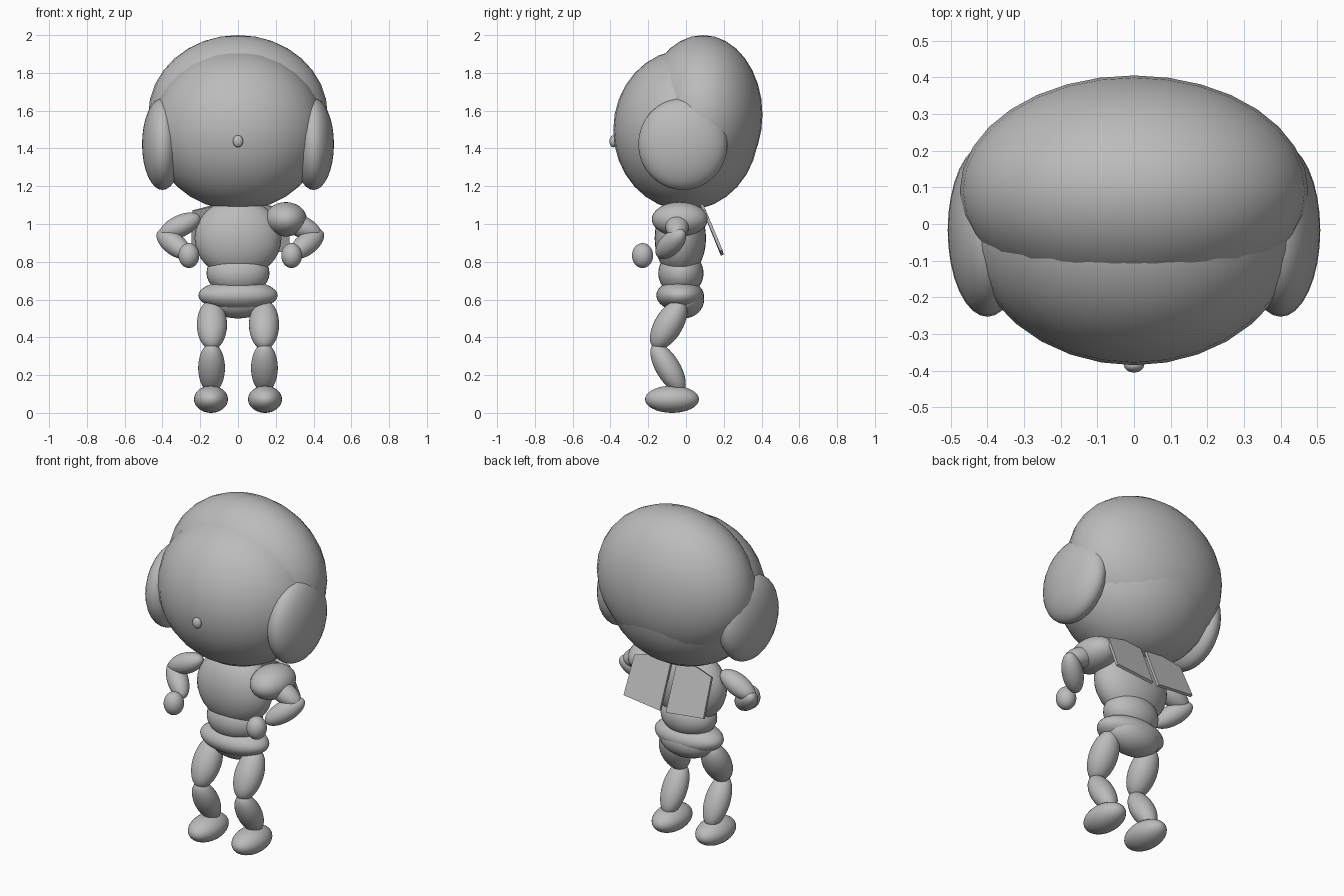
import bpy
import bmesh
from mathutils import Vector

cube = bpy.data.objects.get("Cube")
if cube:
    bpy.data.objects.remove(cube, do_unlink=True)

# Single plain material
grey = bpy.data.materials.new("plain_grey")
grey.use_nodes = True
colour = (0.5, 0.5, 0.5, 1)
grey.diffuse_color = colour
grey.node_tree.nodes["Principled BSDF"].inputs["Base Color"].default_value = colour


def ellipsoid(name, centre, radii, axis=(0, 0, 1)):
    """Smooth ellipsoid whose local z points along axis."""
    bpy.ops.mesh.primitive_uv_sphere_add(segments=32, ring_count=16, location=centre)
    ob = bpy.context.object
    ob.name = name
    ob.scale = radii
    ob.rotation_euler = Vector((0, 0, 1)).rotation_difference(Vector(axis)).to_euler()
    ob.data.materials.append(grey)
    bpy.ops.object.shade_smooth()
    return ob


def flap(name, side):
    """Thin back panel hanging outwards from the shoulders."""
    bm = bmesh.new()
    outline = [(0.018, 0.072, 1.13), (0.253, 0.097, 1.07),
               (0.262, 0.186, 0.86), (0.02, 0.192, 0.835)]
    bm.faces.new([bm.verts.new((side * x + 0.013, y, z)) for x, y, z in outline])
    mesh = bpy.data.meshes.new(name)
    bm.to_mesh(mesh)
    bm.free()
    mesh.materials.append(grey)
    ob = bpy.data.objects.new(name, mesh)
    bpy.context.collection.objects.link(ob)
    solid = ob.modifiers.new("thickness", "SOLIDIFY")
    solid.thickness = 0.016
    solid.offset = 0


# Head
ellipsoid("head", (0, 0, 1.498), (0.455, 0.385, 0.425))
ellipsoid("hair", (0, 0.09, 1.58), (0.475, 0.315, 0.42))
ellipsoid("nose", (0, -0.385, 1.438), (0.027, 0.02, 0.032))

# Body
ellipsoid("chest", (0, -0.03, 0.925), (0.23, 0.136, 0.21))
ellipsoid("waist", (0, -0.027, 0.74), (0.167, 0.12, 0.12))
ellipsoid("belt", (0, -0.031, 0.622), (0.21, 0.126, 0.082))
ellipsoid("hips", (0, -0.012, 0.6), (0.17, 0.108, 0.1))

# Paired parts
for label, s in (("left", 1), ("right", -1)):
    def arm_x(x):
        return s * x + 0.012

    ellipsoid(label + "_ear", (s * 0.4, -0.017, 1.423), (0.108, 0.236, 0.243))
    ellipsoid(label + "_upper_arm", (arm_x(0.32), -0.047, 0.988),
              (0.058, 0.062, 0.118), (s * 0.9, 0, -0.43))
    ellipsoid(label + "_forearm", (arm_x(0.352), -0.08, 0.895),
              (0.058, 0.058, 0.122), (s * -0.65, -0.52, -0.51))
    ellipsoid(label + "_hand", (arm_x(0.272), -0.23, 0.833), (0.055, 0.056, 0.066))
    ellipsoid(label + "_thigh", (s * 0.138, -0.092, 0.467),
              (0.08, 0.075, 0.147), (0, 0.51, 0.86))
    ellipsoid(label + "_shin", (s * 0.14, -0.095, 0.238),
              (0.071, 0.065, 0.148), (0, -0.51, 0.86))
    ellipsoid(label + "_foot", (s * 0.143, -0.074, 0.072), (0.09, 0.143, 0.072))
    flap(label + "_back_flap", s)

# Shoulder guard on one side only
ellipsoid("left_shoulder_guard", (0.253, -0.033, 1.025), (0.111, 0.148, 0.091))
